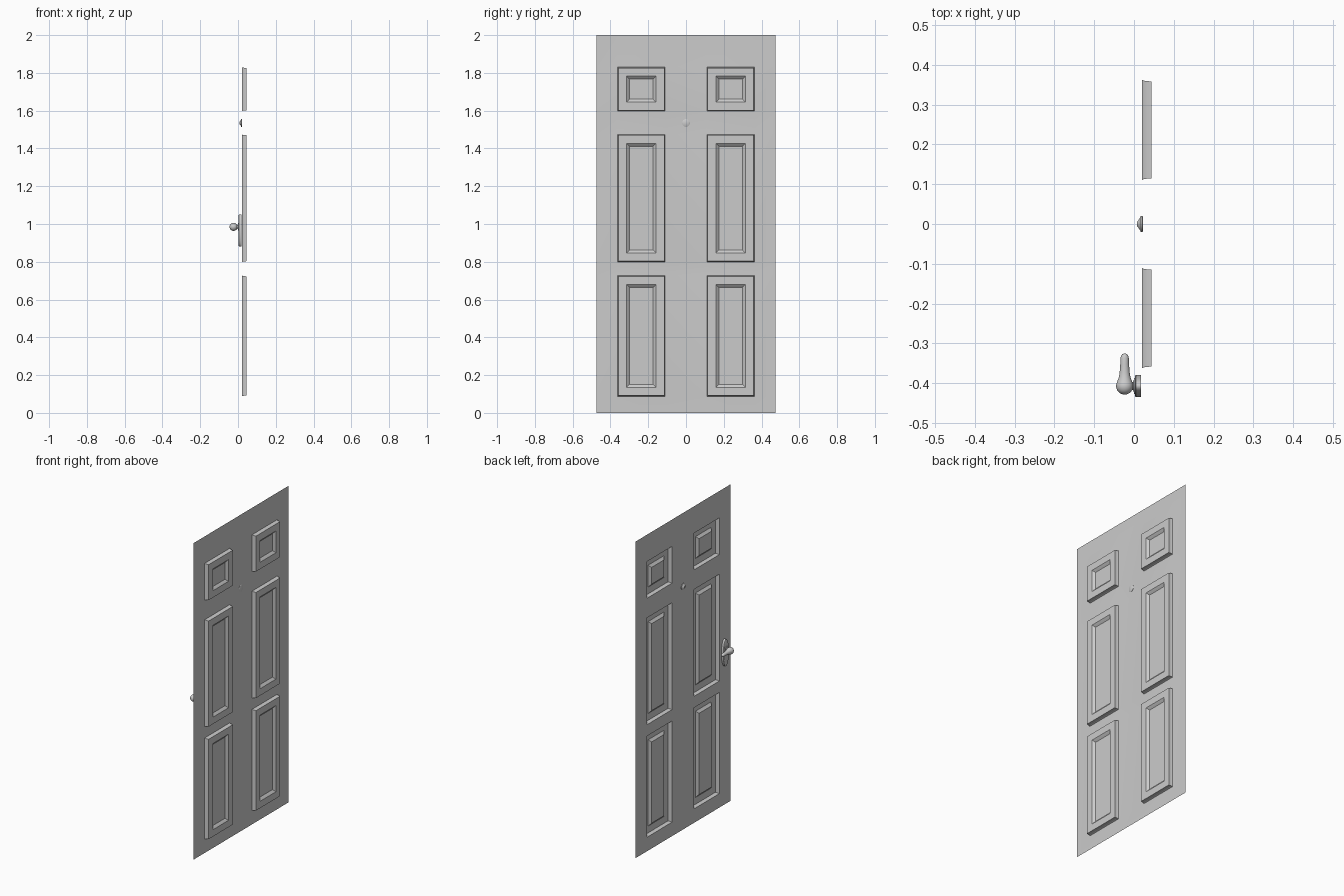
import bpy, bmesh, math
from mathutils import Vector

if "Cube" in bpy.data.objects:
    bpy.data.objects.remove(bpy.data.objects["Cube"])

SHEET_X = 0.02


def finish(name, bm, angle=35):
    bmesh.ops.remove_doubles(bm, verts=bm.verts, dist=1e-5)
    bmesh.ops.recalc_face_normals(bm, faces=bm.faces)
    me = bpy.data.meshes.new(name)
    bm.to_mesh(me)
    bm.free()
    ob = bpy.data.objects.new(name, me)
    bpy.context.collection.objects.link(ob)
    bpy.ops.object.select_all(action='DESELECT')
    ob.select_set(True)
    bpy.context.view_layer.objects.active = ob
    bpy.ops.object.shade_smooth_by_angle(angle=math.radians(angle))
    return ob


def lathe(name, centre, profile, axis='X', sides=32, stretch=1.0, angle=35):
    """Turn (position along axis, radius) pairs; stretch scales height."""
    bm = bmesh.new()
    rings = []
    for t, r in profile:
        ring = []
        for i in range(sides):
            a = 2 * math.pi * i / sides
            u, w = r * math.cos(a), r * math.sin(a) * stretch
            p = (t, u, w) if axis == 'X' else (u, t, w)
            ring.append(bm.verts.new(Vector(centre) + Vector(p)))
        rings.append(ring)
    for a, b in zip(rings, rings[1:]):
        for i in range(sides):
            j = (i + 1) % sides
            bm.faces.new((a[i], a[j], b[j], b[i]))
    bm.faces.new(rings[0])
    bm.faces.new(rings[-1])
    return finish(name, bm, angle)


# Door sheet: a thin pressed skin with six moulded panels
ys = [-0.475, -0.365, -0.108, 0.108, 0.365, 0.475]
zs = [0, 0.085, 0.73, 0.796, 1.477, 1.595, 1.833, 2.0]
# moulding steps as (distance in from panel edge, x)
moulding = [(0, SHEET_X), (0.003, 0.0205), (0.005, 0.025), (0.006, 0.034),
            (0.007, 0.0445), (0.05, 0.0445), (0.056, 0.040),
            (0.062, 0.034), (0.066, 0.031)]
bm = bmesh.new()


def quad(*pts):
    bm.faces.new([bm.verts.new(p) for p in pts])


def rect(y0, y1, z0, z1, d, x):
    return [(x, y0 + d, z0 + d), (x, y1 - d, z0 + d),
            (x, y1 - d, z1 - d), (x, y0 + d, z1 - d)]


for i in range(5):
    for j in range(7):
        cell = (ys[i], ys[i + 1], zs[j], zs[j + 1])
        if i in (1, 3) and j in (1, 3, 5):
            rings = [rect(*cell, d, x) for d, x in moulding]
            for a, b in zip(rings, rings[1:]):
                for k in range(4):
                    n = (k + 1) % 4
                    quad(a[k], a[n], b[n], b[k])
            quad(*rings[-1])
        else:
            quad(*rect(*cell, 0, SHEET_X))
finish("door_sheet", bm)

# Peephole: flanged cone that pokes slightly through the sheet
lathe("peephole", (0, 0, 1.535),
      [(0.022, 0.019), (0.021, 0.0205), (0.017, 0.0205), (0.016, 0.017),
       (0.012, 0.011), (0.008, 0.006), (0.0085, 0.004)])

# Oval backing plate behind the lever
lathe("handle_plate", (0, -0.407, 0.965),
      [(0.018, 0.028), (0.005, 0.028), (0.003, 0.026)],
      sides=48, stretch=3.05)

# Collar and neck joining plate and lever
lathe("handle_neck", (0, -0.407, 0.985),
      [(0.005, 0.021), (0.000, 0.020), (-0.001, 0.012), (-0.004, 0.009),
       (-0.009, 0.010), (-0.02, 0.014)])

# Lever: ball end running into a tapered, rounded grip
R = 0.0215
ball = [(-R * math.cos(a), R * math.sin(a))
        for a in [math.radians(d) for d in range(4, 130, 14)]]
grip = [(0.022, 0.0145), (0.035, 0.0125), (0.055, 0.011), (0.070, 0.0105),
        (0.076, 0.009), (0.080, 0.006), (0.082, 0.001)]
lathe("handle_lever", (-0.0235, -0.407, 0.985), ball + grip, axis='Y', angle=60)
